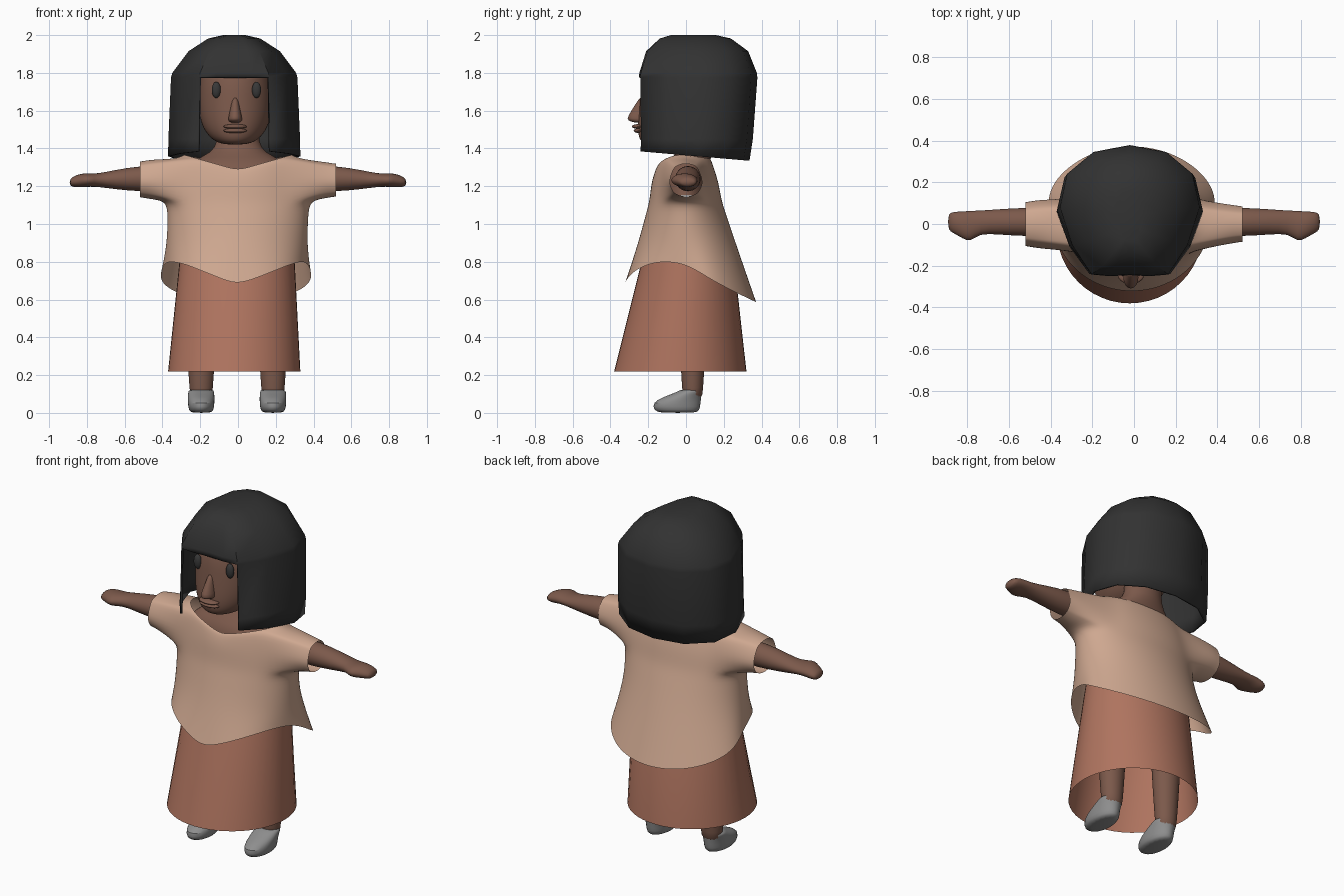
import bpy, bmesh, math
from math import sin, cos, pi

if "Cube" in bpy.data.objects:
    bpy.data.objects.remove(bpy.data.objects["Cube"])


def material(name, rgb):
    m = bpy.data.materials.new(name)
    m.diffuse_color = (*rgb, 1)
    m.use_nodes = True
    m.node_tree.nodes["Principled BSDF"].inputs["Base Color"].default_value = m.diffuse_color
    return m


SKIN = material("brown skin", (0.20, 0.10, 0.07))
HAIR = material("black hair", (0.032, 0.032, 0.032))
SHIRT = material("tan cloth", (0.62, 0.39, 0.28))
SKIRT = material("rust cloth", (0.43, 0.175, 0.115))
SHOE = material("grey shoe", (0.27, 0.27, 0.27))
EYE = material("dark eye", (0.04, 0.04, 0.04))


def finish(bm, name, mat, subsurf=0, angle=60, thickness=0):
    bmesh.ops.recalc_face_normals(bm, faces=bm.faces)
    me = bpy.data.meshes.new(name)
    bm.to_mesh(me)
    bm.free()
    me.materials.append(mat)
    ob = bpy.data.objects.new(name, me)
    bpy.context.collection.objects.link(ob)
    bpy.ops.object.select_all(action='DESELECT')
    ob.select_set(True)
    bpy.context.view_layer.objects.active = ob
    bpy.ops.object.shade_smooth_by_angle(angle=math.radians(angle))
    if thickness:
        s = ob.modifiers.new("thickness", 'SOLIDIFY')
        s.thickness, s.offset = thickness, -1
    if subsurf:
        s = ob.modifiers.new("smooth", 'SUBSURF')
        s.levels = s.render_levels = subsurf
    return ob


def loft(rings, cap_start=False, cap_end=False):
    """Skin closed rings of points; returns the bmesh and its vertex rows."""
    bm = bmesh.new()
    rows = [[bm.verts.new(p) for p in r] for r in rings]
    n = len(rows[0])
    for a, b in zip(rows, rows[1:]):
        for i in range(n):
            bm.faces.new((a[i], a[(i + 1) % n], b[(i + 1) % n], b[i]))
    if cap_start:
        bm.faces.new(rows[0])
    if cap_end:
        bm.faces.new(rows[-1])
    return bm, rows


def level(z, hx, yf, yb, cx=0, n=24):
    """Horizontal ellipse from half width, front y and back y; starts at the front."""
    c, r = (yf + yb) / 2, (yb - yf) / 2
    return [(cx + hx * sin(2 * pi * i / n), c - r * cos(2 * pi * i / n), z) for i in range(n)]


def ellipsoid(name, mat, loc, size):
    bm = bmesh.new()
    bmesh.ops.create_uvsphere(bm, u_segments=20, v_segments=12, radius=1)
    for v in bm.verts:
        v.co = [l + c * s for l, c, s in zip(loc, v.co, size)]
    return finish(bm, name, mat)


# skirt: open cone
bm, _ = loft([level(0.22, 0.35, -0.38, 0.32, -0.02, 48),
              level(0.8, 0.305, -0.235, 0.255, -0.005, 48),
              level(1.0, 0.28, -0.17, 0.18, 0, 48)])
finish(bm, "skirt", SKIRT)

# shirt: tube with pointed hem and V neck
hem = []
for x, y, z in level(0, 0.38, -0.325, 0.375, -0.01):
    if y < 0:
        z = 0.675 + 0.125 * min(1, abs(x) / 0.31)
    else:
        z = 0.8 - 0.215 * (y / 0.375) ** 0.8
        x *= 1 + 0.9 * min(y, 0.15)
    hem.append((x, y, z))
neck = [(x, y, 1.285 + 0.08 * min(1, abs(x) / 0.28) if y < 0 else 1.365 - 0.15 * y)
        for x, y, z in level(0, 0.29, -0.155, 0.13)]
upper = []
for z, hx, yf, yb, dip in ((1.345, 0.335, -0.165, 0.14, 0.07),):
    upper.append([(x, y, z - (dip * max(0, 1 - abs(x) / 0.24) if y < 0 else 0.15 * max(y, 0)))
                  for x, y, _ in level(z, hx, yf, yb)])
bm, rows = loft([hem,
                 level(0.9, 0.375, -0.255, 0.265, -0.005),
                 level(1.05, 0.375, -0.215, 0.215),
                 level(1.12, 0.385, -0.195, 0.19),
                 level(1.22, 0.38, -0.185, 0.175)] + upper + [neck])
# sleeves: open the tube sides and extrude the holes
for side, ry, rz, cz in ((1, 0.095, 0.088, 1.232), (-1, 0.118, 0.096, 1.236)):
    idx = [(side * i) % 24 for i in range(3, 10)]
    lo, mid, hi = ([rows[j][i] for i in idx] for j in (3, 4, 5))
    patch = set(lo + mid + hi)
    gone = [f for f in bm.faces if all(v in patch for v in f.verts)]
    loop = lo + [mid[-1]] + hi[::-1] + [mid[0]]
    bmesh.ops.delete(bm, geom=gone, context='FACES')
    angs = [math.atan2((v.co.z - cz) / 0.11, v.co.y / 0.13) for v in loop]
    prev = loop
    for x, k in ((0.45, 1.12), (0.505, 1.02), (0.52, 1.0)):
        new = [bm.verts.new((side * x, k * ry * cos(a), cz + k * rz * sin(a))) for a in angs]
        for i in range(len(loop)):
            j = (i + 1) % len(loop)
            bm.faces.new((prev[i], prev[j], new[j], new[i]))
        prev = new
bmesh.ops.delete(bm, geom=[v for v in bm.verts if not v.link_faces], context='VERTS')
finish(bm, "shirt", SHIRT, subsurf=2, angle=180)

# neck and shoulders
bm, _ = loft([level(1.15, 0.33, -0.14, 0.13), level(1.27, 0.31, -0.14, 0.12),
              level(1.33, 0.25, -0.11, 0.12), level(1.38, 0.14, -0.04, 0.15),
              level(1.43, 0.11, -0.01, 0.16), level(1.55, 0.11, -0.01, 0.16)])
finish(bm, "neck_and_shoulders", SKIN, subsurf=1, angle=180)

# head, nose, lips and eyes
CX = -0.015
bm, _ = loft([level(z, hx, yf, yb, CX) for z, hx, yf, yb in (
    (1.42, 0.05, -0.20, -0.08), (1.435, 0.11, -0.245, 0.02), (1.49, 0.165, -0.258, 0.12),
    (1.57, 0.192, -0.255, 0.18), (1.66, 0.197, -0.245, 0.2), (1.76, 0.19, -0.235, 0.21),
    (1.86, 0.16, -0.19, 0.19), (1.92, 0.08, -0.1, 0.1))], True, True)
finish(bm, "head", SKIN, subsurf=2, angle=180)
bm, _ = loft([level(z, hx, yf, -0.2, CX, 12) for z, hx, yf in (
    (1.535, 0.025, -0.27), (1.548, 0.04, -0.315), (1.57, 0.036, -0.31),
    (1.62, 0.024, -0.278), (1.68, 0.015, -0.24))], True, True)
finish(bm, "nose", SKIN, subsurf=1, angle=180)
for z, y in ((1.516, 0.04), (1.494, 0.03)):
    ellipsoid("lip", SKIN, (CX, -0.247, z), (0.062, y, 0.013))
for x in (-0.115, 0.098):
    ellipsoid("eye", EYE, (x, -0.215, 1.71), (0.024, 0.018, 0.043))

# hair: bob built from one half section, with the front opened below the fringe
half = [(0, -0.245), (0.1, -0.25), (0.19, -0.242), (0.285, -0.1), (0.345, 0.08),
        (0.31, 0.24), (0.18, 0.345), (0, 0.378)]
section = half + [(-x, y) for x, y in half[-2:0:-1]]
rings = []
for z, sx, sy, cy in ((1.365, 1.015, 0.93, 0.045), (1.45, 1.01, 0.955, 0.055),
                      (1.775, 0.97, 1.0, 0.065), (1.80, 0.95, 0.99, 0.065),
                      (1.915, 0.70, 0.86, 0.06), (1.982, 0.40, 0.60, 0.05),
                      (2.0, 0.17, 0.38, 0.04)):
    rings.append([(-0.02 + x * sx, cy + (y - 0.065) * sy,
                   z - 0.08 * y if z < 1.4 else z) for x, y in section])
bm, rows = loft(rings, cap_end=True)
bmesh.ops.delete(bm, context='FACES', geom=[
    f for f in bm.faces
    if abs(f.calc_center_median().x + 0.02) < 0.16 and f.calc_center_median().y < -0.2
    and f.calc_center_median().z < 1.77])
finish(bm, "hair", HAIR, angle=42, thickness=0.012)

for side in (-1, 1):
    # arm with hand and thumb bulge
    rings = [[(side * x, cy + ry * cos(2 * pi * i / 16), cz + rz * sin(2 * pi * i / 16))
              for i in range(16)] for x, cy, cz, ry, rz in (
        (0.34, 0.01, 1.24, 0.072, 0.072), (0.52, 0.01, 1.24, 0.07, 0.07),
        (0.65, 0.01, 1.235, 0.062, 0.052), (0.74, 0.01, 1.232, 0.055, 0.036),
        (0.785, -0.012, 1.232, 0.077, 0.035), (0.82, -0.005, 1.232, 0.066, 0.038),
        (0.865, 0.008, 1.225, 0.052, 0.032), (0.892, 0.01, 1.22, 0.04, 0.018))]
    bm, _ = loft(rings, True, True)
    finish(bm, "arm", SKIN, subsurf=1, angle=180)
    # leg
    cx = side * 0.19 - 0.005
    bm, _ = loft([level(z, r, 0.035 - r * 0.9, 0.035 + r * 0.9, cx, 16) for z, r in (
        (0.07, 0.058), (0.12, 0.062), (0.25, 0.072), (0.5, 0.085), (0.85, 0.105))], True, True)
    finish(bm, "leg", SKIN, subsurf=1)
    # shoe
    bm, _ = loft([level(z, hx, yf, yb, cx, 16) for z, hx, yf, yb in (
        (0.0, 0.05, -0.14, 0.055), (0.012, 0.068, -0.172, 0.075), (0.055, 0.072, -0.182, 0.08),
        (0.085, 0.072, -0.12, 0.083), (0.112, 0.07, -0.045, 0.085),
        (0.125, 0.066, -0.03, 0.083))], True, True)
    finish(bm, "shoe", SHOE, subsurf=1)
